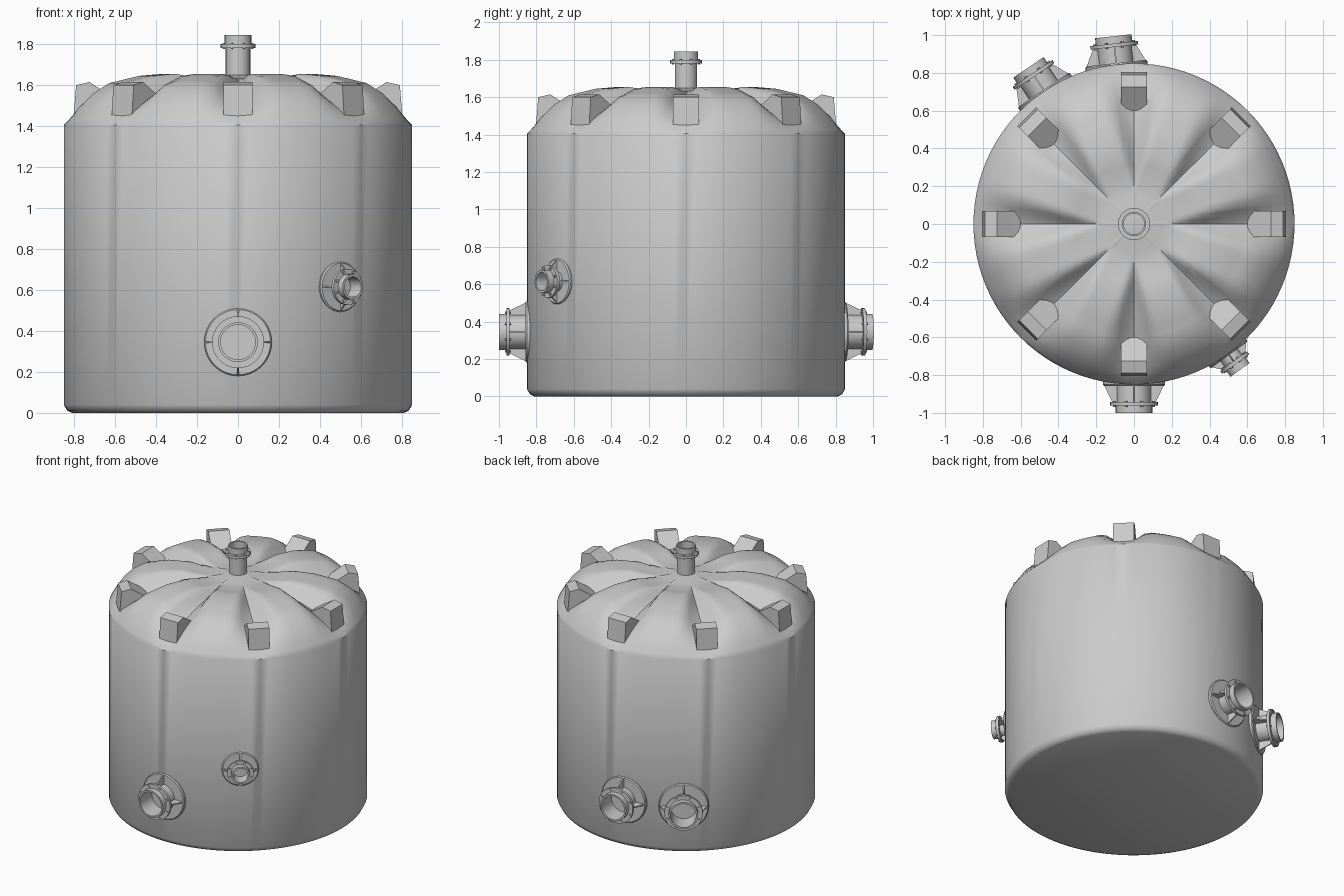
import bpy, bmesh, math
from mathutils import Matrix

cube = bpy.data.objects.get("Cube")
if cube:
    bpy.data.objects.remove(cube, do_unlink=True)

grey = bpy.data.materials.new("light grey plastic")
grey.use_nodes = True
grey.diffuse_color = (0.6, 0.6, 0.6, 1)
grey.node_tree.nodes["Principled BSDF"].inputs["Base Color"].default_value = (0.6, 0.6, 0.6, 1)


def finish(name, bm, matrix=Matrix(), angle=35):
    bmesh.ops.recalc_face_normals(bm, faces=bm.faces)
    mesh = bpy.data.meshes.new(name)
    bm.to_mesh(mesh)
    bm.free()
    mesh.materials.append(grey)
    obj = bpy.data.objects.new(name, mesh)
    bpy.context.collection.objects.link(obj)
    obj.matrix_world = matrix
    bpy.ops.object.select_all(action='DESELECT')
    obj.select_set(True)
    bpy.context.view_layer.objects.active = obj
    bpy.ops.object.shade_smooth_by_angle(angle=math.radians(angle))
    return obj


def lathe(bm, profile, sides, height=None):
    """Revolve (radius, z) points; height(r, angle, z) may reshape each ring."""
    rings = []
    for r, z in profile:
        if r == 0:
            rings.append([bm.verts.new((0, 0, z))] * sides)
            continue
        ring = []
        for i in range(sides):
            a = math.tau * i / sides
            zz = height(r, a, z) if height else z
            ring.append(bm.verts.new((r * math.cos(a), r * math.sin(a), zz)))
        rings.append(ring)
    for low, high in zip(rings, rings[1:]):
        for i in range(sides):
            j = (i + 1) % sides
            quad = [low[i], low[j], high[j], high[i]]
            bm.faces.new(list(dict.fromkeys(quad)))


def plate(bm, profile, thickness, turn):
    """Extrude an (r, z) outline sideways, then turn it about z."""
    rot = Matrix.Rotation(turn, 3, 'Z')
    sides = [[bm.verts.new(rot @ Matrix.Identity(3).col[0] * r
                           + rot.col[1] * s * thickness / 2
                           + Matrix.Identity(3).col[2] * z) for r, z in profile]
             for s in (-1, 1)]
    n = len(profile)
    bm.faces.new(sides[0])
    bm.faces.new(sides[1][::-1])
    for i in range(n):
        j = (i + 1) % n
        bm.faces.new((sides[0][i], sides[0][j], sides[1][j], sides[1][i]))


def interp(points, r):
    for (r0, z0), (r1, z1) in zip(points, points[1:]):
        if r <= r1:
            return z0 + (z1 - z0) * (r - r0) / (r1 - r0)
    return points[-1][1]


# Tank wall and fluted roof: eight grooves widen outward between raised lobes
LOBE = [(0, 1.65), (.06, 1.65), (.15, 1.63), (.25, 1.635), (.37, 1.655), (.5, 1.645),
        (.65, 1.61), (.73, 1.56), (.79, 1.5), (.83, 1.44), (.85, 1.405)]
GROOVE = [(0, 1.65), (.06, 1.65), (.2, 1.63), (.5, 1.56), (.7, 1.5), (.8, 1.455), (.85, 1.405)]


def roof_height(r, a, z):
    if z < 1.41:
        return z
    step = math.tau / 8
    off = abs((a + step / 2) % step - step / 2) * r
    width = max(0.001, (r - .2) * .36)
    t = min(off / width, 1)
    t = t * t * (3 - 2 * t)
    return interp(GROOVE, r) * (1 - t) + interp(LOBE, r) * t


bm = bmesh.new()
wall = [(0, 0), (.81, 0), (.835, .012), (.85, .04), (.85, 1.405)]
radii = [.835, .815, .79, .76, .73, .69, .65, .6, .55, .5, .44, .37, .31, .25, .2, .15, .06]
lathe(bm, wall + [(r, 1.5) for r in radii] + [(0, 1.65)], 96, roof_height)
finish("tank_body", bm, angle=40)

# Lifting lugs standing in the grooves
LUG = [(.6, 1.44), (.6, 1.535), (.71, 1.605), (.725, 1.615), (.79, 1.6), (.803, 1.44)]
bm = bmesh.new()
for k in range(8):
    plate(bm, LUG, .14, math.tau * k / 8)
finish("lifting_lugs", bm)


def bolts(bm, ring, z, size, depth):
    for k in range(8):
        a = math.tau * (k + .5) / 8
        bmesh.ops.create_cone(bm, cap_ends=True, segments=6, radius1=size, radius2=size, depth=depth,
                              matrix=Matrix.Translation((ring * math.cos(a), ring * math.sin(a), z)))


# Top vent pipe with bolted collar
bm = bmesh.new()
lathe(bm, [(.06, 1.6), (.06, 1.78), (.085, 1.78), (.085, 1.8), (.065, 1.8), (.065, 1.845),
           (.055, 1.845), (.055, 1.64), (0, 1.64)], 24)
bolts(bm, .075, 1.79, .006, .03)
finish("vent_pipe", bm)


# Side nozzles: saddle plate, hollow pipe, bolted flange and four gussets
def nozzle(name, azimuth, z, base, flange, pipe, tip):
    collar = tip - .045
    bm = bmesh.new()
    lathe(bm, [(base, .8), (base, .85), (base - .006, .857), (pipe - .006, .857),
               (pipe - .006, collar - .012), (flange, collar - .012), (flange, collar + .006),
               (pipe, collar + .006), (pipe, tip), (pipe - .012, tip),
               (pipe - .012, .865), (0, .865)], 32)
    gusset = [(pipe - .01, .85), (base - .005, .85), (flange - .012, collar - .012),
              (pipe - .01, collar - .012)]
    for k in range(4):
        plate(bm, gusset, .008, math.tau * k / 4)
    bolts(bm, (pipe + flange) / 2, collar - .003, .008, .032)
    finish(name, bm, Matrix.Translation((0, 0, z))
           @ Matrix.Rotation(math.radians(azimuth), 4, 'Z')
           @ Matrix.Rotation(math.pi / 2, 4, 'Y'))


nozzle("front_nozzle", -90, .345, .165, .127, .097, 1.0)
nozzle("back_nozzle", 96.3, .345, .165, .127, .097, 1.0)
nozzle("back_right_nozzle", 124, .345, .165, .127, .097, 1.0)
nozzle("small_side_nozzle", -54, .615, .122, .088, .062, .955)
